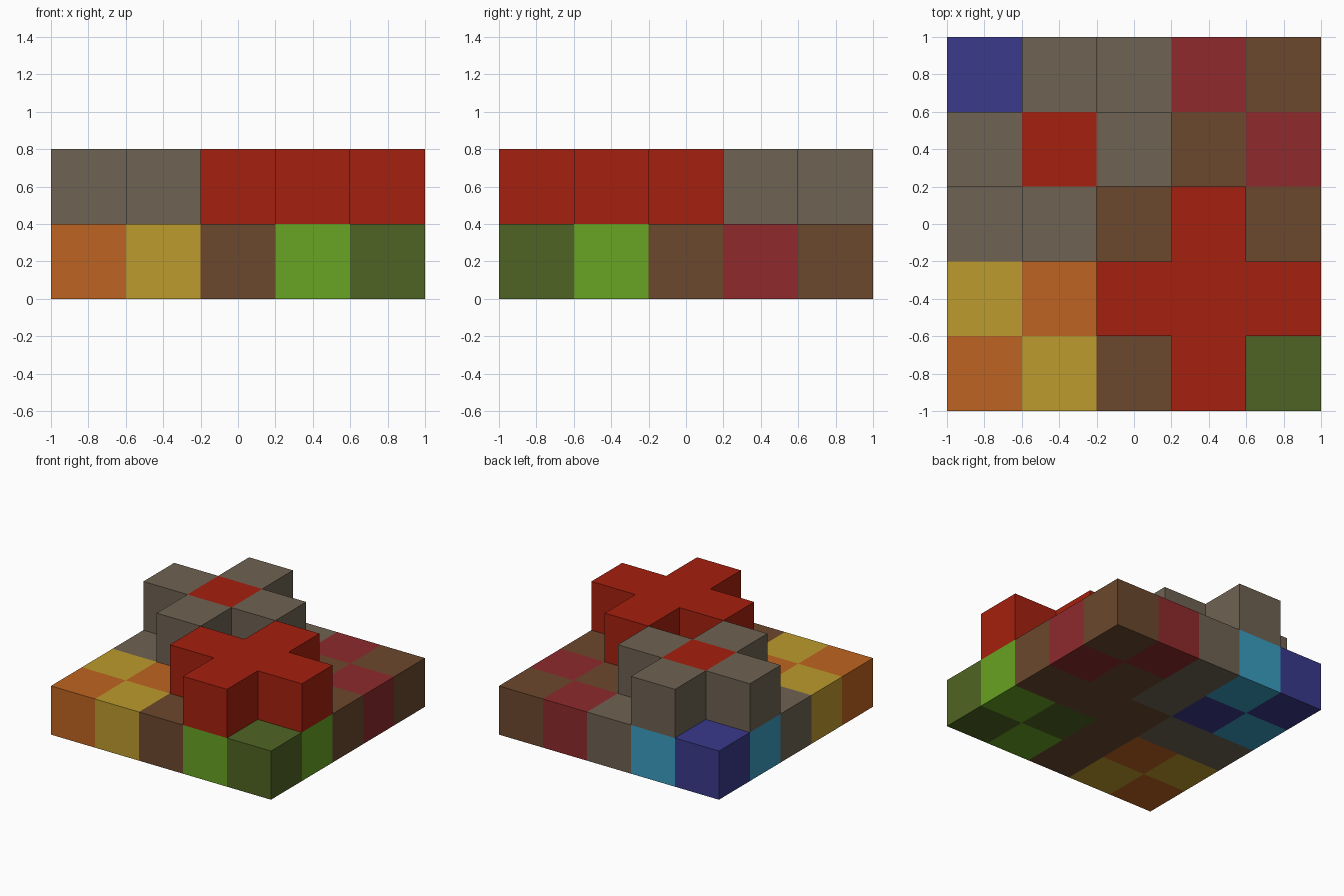
import bpy
import bmesh
from mathutils import Vector

if "Cube" in bpy.data.objects:
    bpy.data.objects.remove(bpy.data.objects["Cube"], do_unlink=True)

CELL = 0.4


def linear(hex_code):
    values = [int(hex_code[i:i + 2], 16) / 255 for i in (0, 2, 4)]
    return [v / 12.92 if v < 0.04 else ((v + 0.055) / 1.055) ** 2.4 for v in values] + [1]


def make_material(name, hex_code):
    mat = bpy.data.materials.new(name)
    mat.use_nodes = True
    mat.diffuse_color = linear(hex_code)
    shader = mat.node_tree.nodes["Principled BSDF"]
    shader.inputs["Base Color"].default_value = linear(hex_code)
    shader.inputs["Roughness"].default_value = 0.9
    return mat


# One letter per block colour
PALETTE = {
    "S": make_material("stone_grey", "6E6252"),
    "R": make_material("bright_red", "A5200E"),
    "W": make_material("wood_brown", "6C482D"),
    "C": make_material("crimson", "8E2A2C"),
    "B": make_material("deep_blue", "3A3A8C"),
    "T": make_material("sky_blue", "3A9DC0"),
    "Y": make_material("mustard_yellow", "BE9B2D"),
    "O": make_material("orange", "BE6421"),
    "L": make_material("lime_green", "68A323"),
    "G": make_material("dark_green", "506423"),
}

# Block plans seen from above: name -> (level, rows from back to front)
PARTS = {
    "base_slab": (0, ["BTSCW", "TBSWC", "SSWWW", "YOWGL", "OYWLG"]),
    "stone_cross": (1, [".S...", "SRS..", ".S...", ".....", "....."]),
    "red_cross": (1, [".....", ".....", "...R.", "..RRR", "...R."]),
}


def blocks(level, rows):
    return {(col, 4 - row, level): letter
            for row, line in enumerate(rows)
            for col, letter in enumerate(line) if letter != "."}


FILLED = {key for part in PARTS.values() for key in blocks(*part)}
DIRECTIONS = [Vector(d) for d in
              ((1, 0, 0), (-1, 0, 0), (0, 1, 0), (0, -1, 0), (0, 0, 1), (0, 0, -1))]


# Build each part from blocks, keeping only the outer faces
def build_part(name, level, rows):
    cells = blocks(level, rows)
    letters = sorted(set(cells.values()))
    bm = bmesh.new()
    for key, letter in cells.items():
        centre = Vector((key[0] - 2, key[1] - 2, key[2] + 0.5)) * CELL
        for normal in DIRECTIONS:
            if tuple(int(k + n) for k, n in zip(key, normal)) in FILLED:
                continue
            side = Vector((normal.y, normal.z, normal.x))
            up = normal.cross(side)
            corners = [normal + side * a + up * b
                       for a, b in ((-1, -1), (1, -1), (1, 1), (-1, 1))]
            face = bm.faces.new([bm.verts.new(centre + c * CELL / 2) for c in corners])
            face.material_index = letters.index(letter)
    bmesh.ops.remove_doubles(bm, verts=bm.verts, dist=0.001)
    mesh = bpy.data.meshes.new(name)
    bm.to_mesh(mesh)
    bm.free()
    for letter in letters:
        mesh.materials.append(PALETTE[letter])
    bpy.context.collection.objects.link(bpy.data.objects.new(name, mesh))


for part_name, plan in PARTS.items():
    build_part(part_name, *plan)
